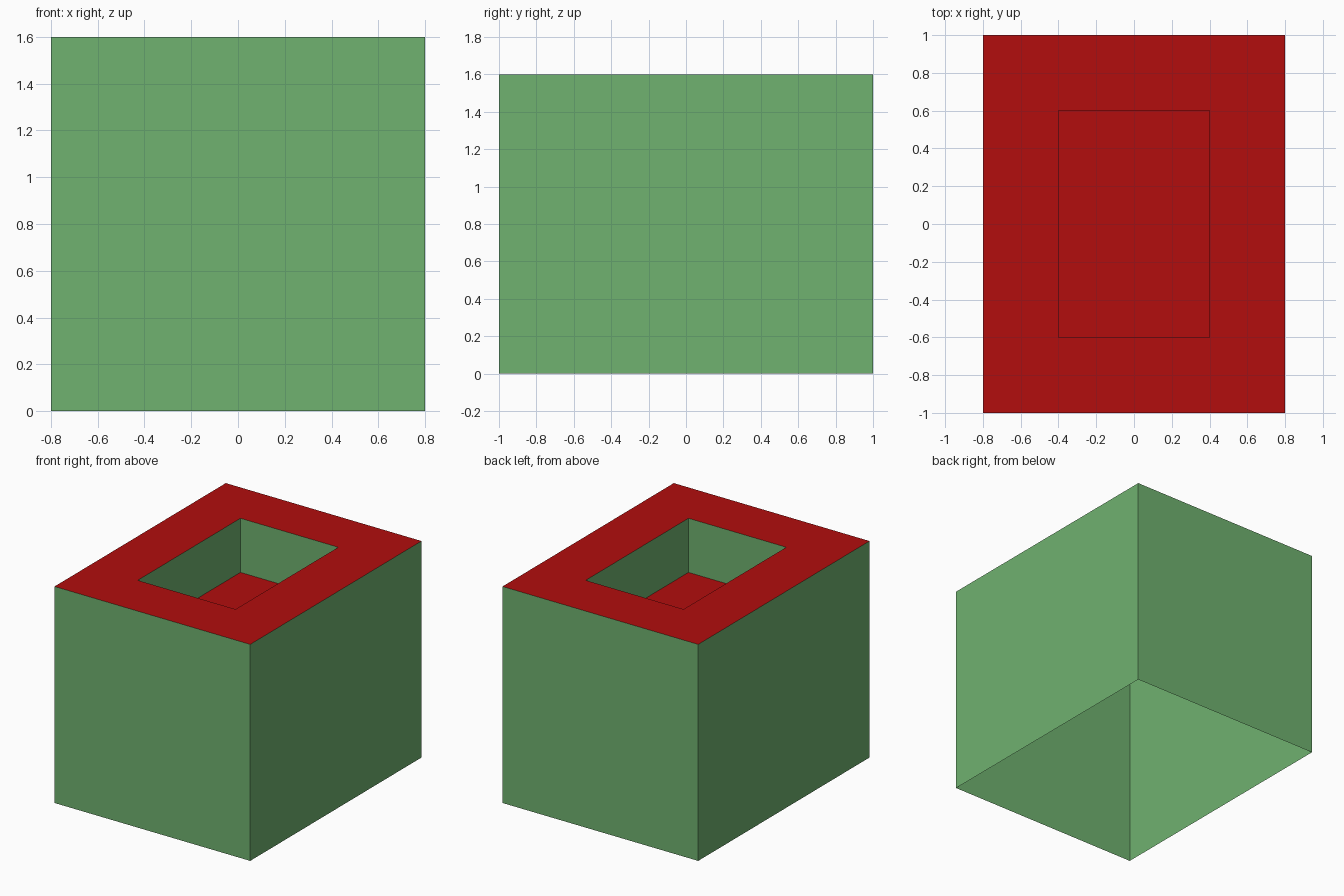
import bpy
import bmesh
from mathutils import Matrix, Vector

WIDTH, DEPTH, HEIGHT = 1.6, 2.0, 1.6
RIM = 0.4       # rim width around the recess
RECESS = 0.4    # recess depth


def make_material(name, color):
    mat = bpy.data.materials.new(name)
    mat.use_nodes = True
    mat.diffuse_color = color
    mat.node_tree.nodes["Principled BSDF"].inputs["Base Color"].default_value = color
    return mat


cube = bpy.data.objects.get("Cube")
if cube:
    bpy.data.objects.remove(cube, do_unlink=True)

# Box shell, open underneath
bm = bmesh.new()
bmesh.ops.create_cube(bm, size=1, matrix=Matrix.Translation((0, 0, HEIGHT / 2))
                      @ Matrix.Diagonal((WIDTH, DEPTH, HEIGHT, 1)))
bottom = [f for f in bm.faces if f.normal.z < -0.5]
bmesh.ops.delete(bm, geom=bottom, context='FACES_ONLY')

# Rectangular recess sunk into the top
top = next(f for f in bm.faces if f.normal.z > 0.5)
bmesh.ops.inset_region(bm, faces=[top], thickness=RIM, use_even_offset=True)
floor = bmesh.ops.extrude_discrete_faces(bm, faces=[top])["faces"][0]
bmesh.ops.translate(bm, verts=floor.verts, vec=Vector((0, 0, -RECESS)))

# Upright faces are green, level faces are red
bm.normal_update()
for face in bm.faces:
    face.material_index = 1 if abs(face.normal.z) > 0.5 else 0

mesh = bpy.data.meshes.new("recessed_box")
bm.to_mesh(mesh)
bm.free()
mesh.materials.append(make_material("soft green", (0.162, 0.445, 0.162, 1)))
mesh.materials.append(make_material("deep red", (0.445, 0.004, 0.004, 1)))
bpy.context.collection.objects.link(bpy.data.objects.new("recessed_box", mesh))
